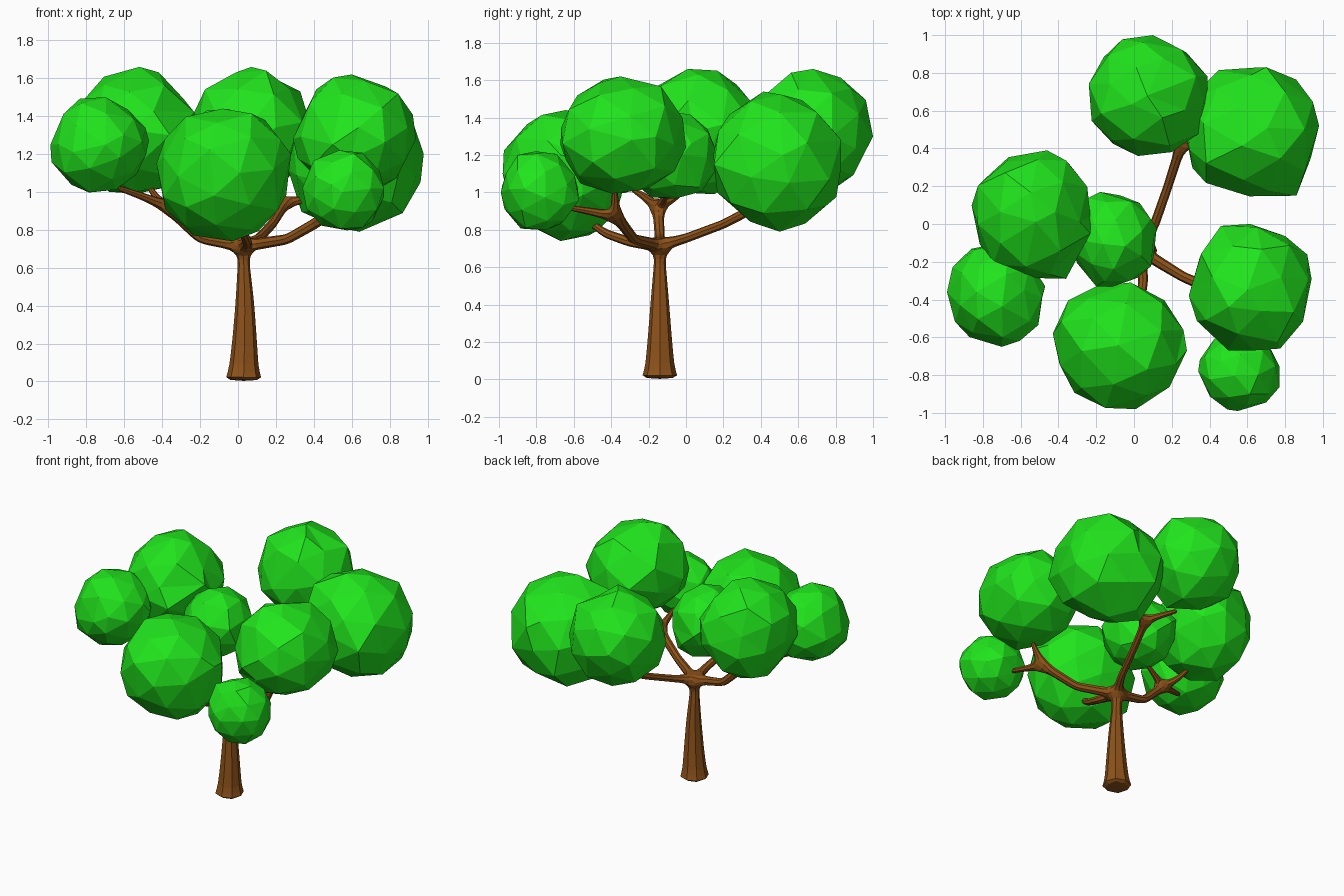
import bpy, bmesh, random
from mathutils import Vector, Euler

random.seed(11)


def material(name, color):
    m = bpy.data.materials.new(name)
    m.diffuse_color = (*color, 1)
    return m


bark = material("bark", (0.27, 0.085, 0.010))
leaf = material("leaf", (0.015, 0.78, 0.012))


def add_object(name, mesh, mat):
    ob = bpy.data.objects.new(name, mesh)
    bpy.context.collection.objects.link(ob)
    mesh.materials.append(mat)
    return ob


# Trunk and branches: a skeleton of paths, skinned into one faceted body
points, edges = [], []


def path(start, pts):
    prev = start
    for p in pts:
        points.append(p)
        i = len(points) - 1
        if prev is not None:
            edges.append((prev, i))
        prev = i
    return prev


top = path(None, [(0.03, -0.14, 0.0, 0.124), (0.03, -0.14, 0.04, 0.088),
                  (0.035, -0.14, 0.22, 0.070), (0.036, -0.14, 0.42, 0.053),
                  (0.03, -0.14, 0.62, 0.034), (0.03, -0.14, 0.715, 0.036)])
# back branch, forked
fork = path(top, [(0.11, 0.0, 0.755, 0.027), (0.18, 0.2, 0.83, 0.026),
                  (0.25, 0.42, 0.945, 0.029)])
path(fork, [(0.18, 0.49, 0.975, 0.021), (0.10, 0.56, 1.01, 0.014)])
path(fork, [(0.36, 0.43, 0.96, 0.021), (0.46, 0.45, 1.0, 0.014)])
# right branch, forked
fork = path(top, [(0.26, -0.28, 0.75, 0.029), (0.47, -0.37, 0.87, 0.032)])
path(fork, [(0.52, -0.38, 0.96, 0.022), (0.55, -0.38, 1.02, 0.014)])
path(fork, [(0.50, -0.52, 0.90, 0.021), (0.53, -0.64, 0.92, 0.014)])
# front branch
path(top, [(0.05, -0.30, 0.735, 0.028), (0.03, -0.43, 0.78, 0.025),
           (0.0, -0.54, 0.86, 0.016)])
# left branch, forked
fork = path(top, [(-0.20, -0.14, 0.755, 0.029), (-0.37, -0.15, 0.92, 0.032)])
path(fork, [(-0.50, -0.22, 0.975, 0.022), (-0.63, -0.29, 1.02, 0.014)])
path(fork, [(-0.43, -0.06, 0.97, 0.020), (-0.47, 0.0, 1.03, 0.014)])
path(fork, [(-0.28, -0.12, 0.96, 0.020), (-0.20, -0.10, 1.0, 0.014)])

mesh = bpy.data.meshes.new("trunk_and_branches")
mesh.from_pydata([p[:3] for p in points], edges, [])
tree = add_object("trunk_and_branches", mesh, bark)
tree.modifiers.new("Skin", 'SKIN').use_smooth_shade = False
for sv, p in zip(mesh.skin_vertices[0].data, points):
    sv.radius = (p[3], p[3])
mesh.skin_vertices[0].data[0].use_root = True
sub = tree.modifiers.new("Subdivision", 'SUBSURF')
sub.levels = sub.render_levels = 1


# Leaf clump: jittered low-poly ball inside given extents, with a few corners
# pulled out to the extents
def clump(name, lo, hi, tips=()):
    lo, hi = Vector(lo), Vector(hi)
    mid, half = (lo + hi) / 2, (hi - lo) / 2
    bm = bmesh.new()
    bmesh.ops.create_icosphere(bm, subdivisions=2, radius=1)
    turn = Euler([random.uniform(0, 6.28) for _ in range(3)]).to_matrix()
    for v in bm.verts:
        co = turn @ v.co
        co += Vector([random.uniform(-0.06, 0.06) for _ in range(3)])
        co = Vector([max(-1, min(1, c * 1.01)) for c in co])
        v.co = mid + co * half
    for tip in tips:
        tip = Vector(tip)
        min(bm.verts, key=lambda v: (v.co - tip).length).co = tip
    mesh = bpy.data.meshes.new(name)
    bm.to_mesh(mesh)
    bm.free()
    add_object(name, mesh, leaf)


clump("leaves_back", (-0.24, 0.36, 1.00), (0.39, 1.00, 1.66),
      [(0.07, 0.68, 1.66), (0.10, 1.00, 1.30), (0.39, 0.78, 1.30),
       (0.02, 0.36, 1.30)])
clump("leaves_back_right", (0.26, 0.13, 0.79), (0.98, 0.84, 1.54),
      [(0.64, 0.50, 0.79), (0.98, 0.52, 1.20), (0.86, 0.15, 1.15),
       (0.70, 0.83, 1.28)])
clump("leaves_right", (0.29, -0.68, 0.98), (0.94, 0.00, 1.62),
      [(0.60, -0.35, 1.62), (0.94, -0.29, 1.28), (0.50, -0.67, 1.25),
       (0.46, -0.01, 1.30), (0.29, -0.38, 1.28)])
clump("leaves_front_right", (0.34, -1.00, 0.79), (0.77, -0.57, 1.22),
      [(0.55, -0.99, 1.0), (0.34, -0.78, 1.02)])
clump("leaves_front", (-0.43, -0.98, 0.74), (0.28, -0.31, 1.44),
      [(-0.03, -0.67, 0.74), (-0.43, -0.58, 1.15), (0.01, -0.98, 1.1),
       (0.28, -0.67, 1.20)])
clump("leaves_far_left", (-0.99, -0.65, 0.99), (-0.47, -0.10, 1.50),
      [(-0.70, -0.65, 1.25), (-0.99, -0.36, 1.25), (-0.47, -0.33, 1.27)])
clump("leaves_left", (-0.86, -0.29, 0.99), (-0.23, 0.39, 1.66),
      [(-0.52, 0.01, 1.66), (-0.46, 0.39, 1.30), (-0.23, -0.05, 1.42),
       (-0.36, -0.29, 1.30)])
clump("leaves_middle", (-0.34, -0.33, 0.95), (0.12, 0.17, 1.44),
      [(-0.18, 0.17, 1.20), (-0.20, -0.33, 1.20), (0.12, -0.02, 1.20)])
